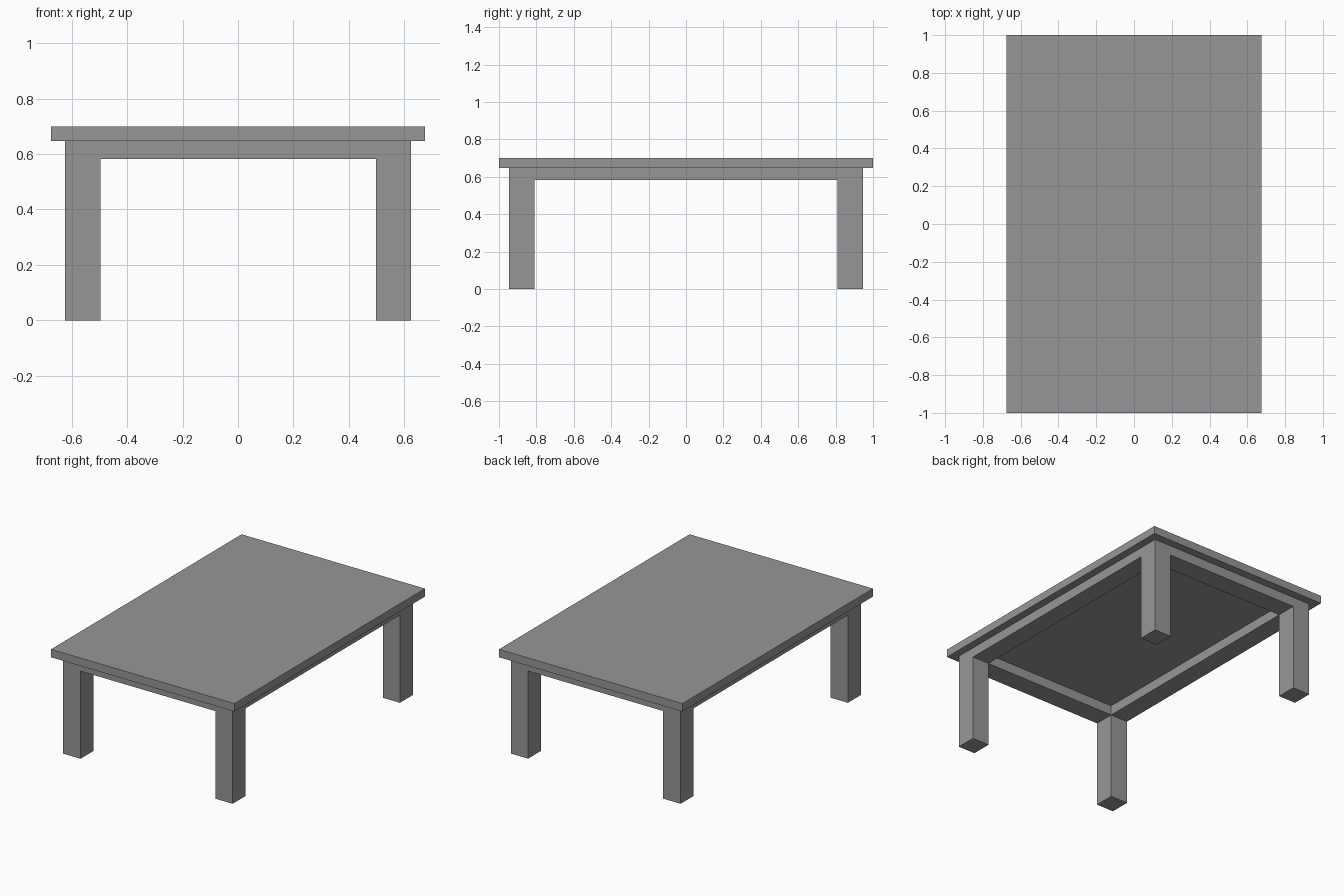
import bpy

cube = bpy.data.objects.get("Cube")
if cube:
    bpy.data.objects.remove(cube, do_unlink=True)

# Single grey finish
grey = bpy.data.materials.new("table_grey")
grey.use_nodes = True
colour = (0.31, 0.31, 0.31, 1)
grey.diffuse_color = colour
grey.node_tree.nodes["Principled BSDF"].inputs["Base Color"].default_value = colour


def box(name, x, y, z):
    """Box spanning the given (low, high) range on each axis."""
    spans = (x, y, z)
    bpy.ops.mesh.primitive_cube_add(size=1, location=[(a + b) / 2 for a, b in spans])
    obj = bpy.context.object
    obj.name = obj.data.name = name
    obj.scale = [b - a for a, b in spans]
    bpy.ops.object.transform_apply(location=False, rotation=False, scale=True)
    obj.data.materials.append(grey)
    return obj


TOP, UNDER, RAIL = 0.70, 0.647, 0.582
left = (0.498, 0.623)
right = (-0.623, -0.495)
back = (0.81, 0.946)
front = (-0.946, -0.81)

# Tabletop slab
box("tabletop", (-0.674, 0.674), (-1, 1), (UNDER, TOP))

# Corner legs
for side, x in (("left", left), ("right", right)):
    for end, y in (("front", front), ("back", back)):
        box(f"{end}_{side}_leg", x, y, (0, UNDER))

# Rails between the legs, as wide as the legs
for end, y in (("front", front), ("back", back)):
    box(f"{end}_rail", (right[1], left[0]), y, (RAIL, UNDER))
for side, x in (("left", left), ("right", right)):
    box(f"{side}_rail", x, (front[1], back[0]), (RAIL, UNDER))
